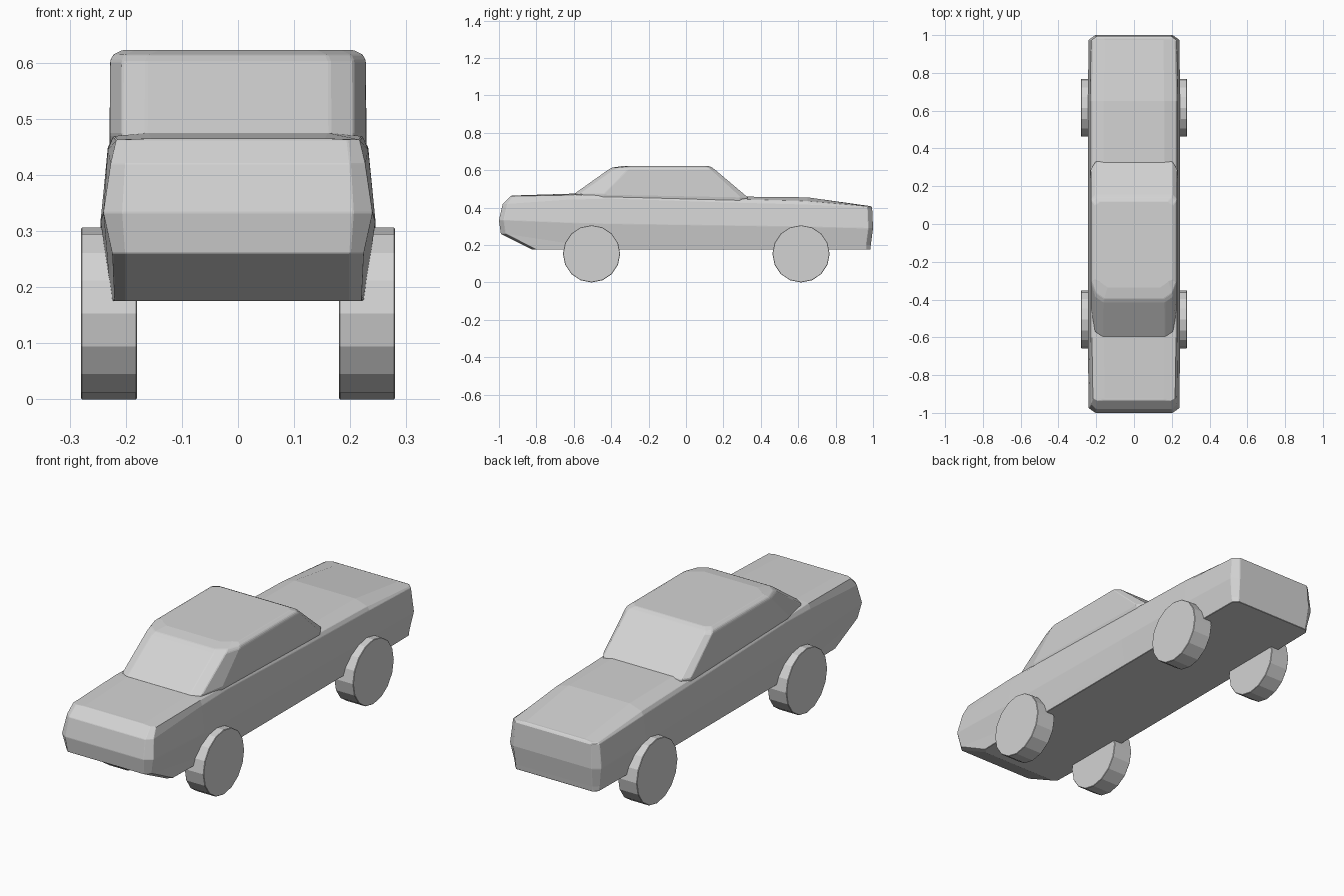
import bpy, bmesh, math

cube = bpy.data.objects.get("Cube")
if cube:
    bpy.data.objects.remove(cube, do_unlink=True)

GREY = (0.65, 0.65, 0.65, 1)
paint = bpy.data.materials.new("light grey")
paint.use_nodes = True
paint.diffuse_color = GREY
paint.node_tree.nodes["Principled BSDF"].inputs["Base Color"].default_value = GREY


def loft(name, half_rings):
    """Stack mirrored half outlines into a closed shell, capped by cross strips."""
    bm = bmesh.new()
    sides = [[[bm.verts.new((s * x, y, z)) for x, y, z in ring] for ring in half_rings]
             for s in (1, -1)]
    loops = [a + b[::-1] for a, b in zip(*sides)]
    for low, high in zip(loops, loops[1:]):
        for i in range(len(low)):
            j = (i + 1) % len(low)
            bm.faces.new((low[i], low[j], high[j], high[i]))
    for k in (0, -1):
        a, b = sides[0][k], sides[1][k]
        for i in range(len(a) - 1):
            bm.faces.new((a[i], a[i + 1], b[i + 1], b[i]))
    bmesh.ops.recalc_face_normals(bm, faces=bm.faces)
    mesh = bpy.data.meshes.new(name)
    bm.to_mesh(mesh)
    bm.free()
    mesh.materials.append(paint)
    obj = bpy.data.objects.new(name, mesh)
    bpy.context.collection.objects.link(obj)
    bevel = obj.modifiers.new("soft_edges", "BEVEL")
    bevel.width = 0.003
    bevel.segments = 1
    bevel.limit_method = "ANGLE"
    bevel.angle_limit = math.radians(12)
    return obj


def body_row(x, x_end, front, back, corner, heights):
    """One lengthwise edge of the body with chamfered nose and tail corners."""
    z = heights
    edge = max(x - 0.005, x_end)
    return [(x_end, front, z[0]), (edge, front + corner, z[0]),
            (x, -0.6, z[1]), (x, -0.41, z[2]), (x, 0.2, z[3]), (x, 0.65, z[4]),
            (edge, back - corner, z[5]), (x_end, back, z[5])]


# Body: underside, lower nose, belt, shoulder, deck edge and crown
loft("body", [
    body_row(0.225, 0.20, -0.82, 0.985, 0.02, [0.175] * 6),
    body_row(0.229, 0.20, -0.99, 0.988, 0.025, [0.26, 0.205, 0.20, 0.20, 0.20, 0.20]),
    body_row(0.245, 0.205, -1.0, 1.0, 0.025, [0.333, 0.318, 0.314, 0.305, 0.298, 0.29]),
    body_row(0.232, 0.20, -0.98, 0.995, 0.025, [0.42, 0.445, 0.45, 0.43, 0.418, 0.403]),
    body_row(0.222, 0.195, -0.935, 0.985, 0.012, [0.463, 0.469, 0.464, 0.448, 0.435, 0.407]),
    body_row(0.16, 0.155, -0.93, 0.983, 0.01, [0.465, 0.475, 0.47, 0.46, 0.455, 0.41]),
])


def cabin_row(x, front, side_front, side_back, back, z_front, z_back):
    """One horizontal outline of the cabin, with wrapped front pillars."""
    return [(x - 0.065, front, z_front), (x - 0.022, front + 0.03, z_front),
            (x, side_front, z_front), (x, side_back, z_back),
            (x - 0.025, back, z_back)]


# Cabin: hidden base, window base, roof gutter, roof shoulder and roof
loft("cabin", [
    cabin_row(0.222, -0.60, -0.44, 0.29, 0.33, 0.43, 0.42),
    cabin_row(0.229, -0.60, -0.44, 0.29, 0.33, 0.472, 0.455),
    cabin_row(0.228, -0.415, -0.31, 0.13, 0.155, 0.603, 0.603),
    cabin_row(0.223, -0.395, -0.305, 0.12, 0.14, 0.614, 0.614),
    cabin_row(0.205, -0.335, -0.295, 0.10, 0.12, 0.623, 0.623),
])

# Wheels
RADIUS = 0.153
for side, x in (("left", 0.23), ("right", -0.23)):
    for end, y in (("front", -0.505), ("rear", 0.615)):
        bpy.ops.mesh.primitive_cylinder_add(
            vertices=16, radius=RADIUS, depth=0.1,
            location=(x, y, RADIUS), rotation=(0, math.pi / 2, 0))
        wheel = bpy.context.object
        wheel.name = f"{end}_{side}_wheel"
        wheel.data.materials.append(paint)
        rim = wheel.modifiers.new("soft_edges", "BEVEL")
        rim.width = 0.002
        rim.segments = 1
